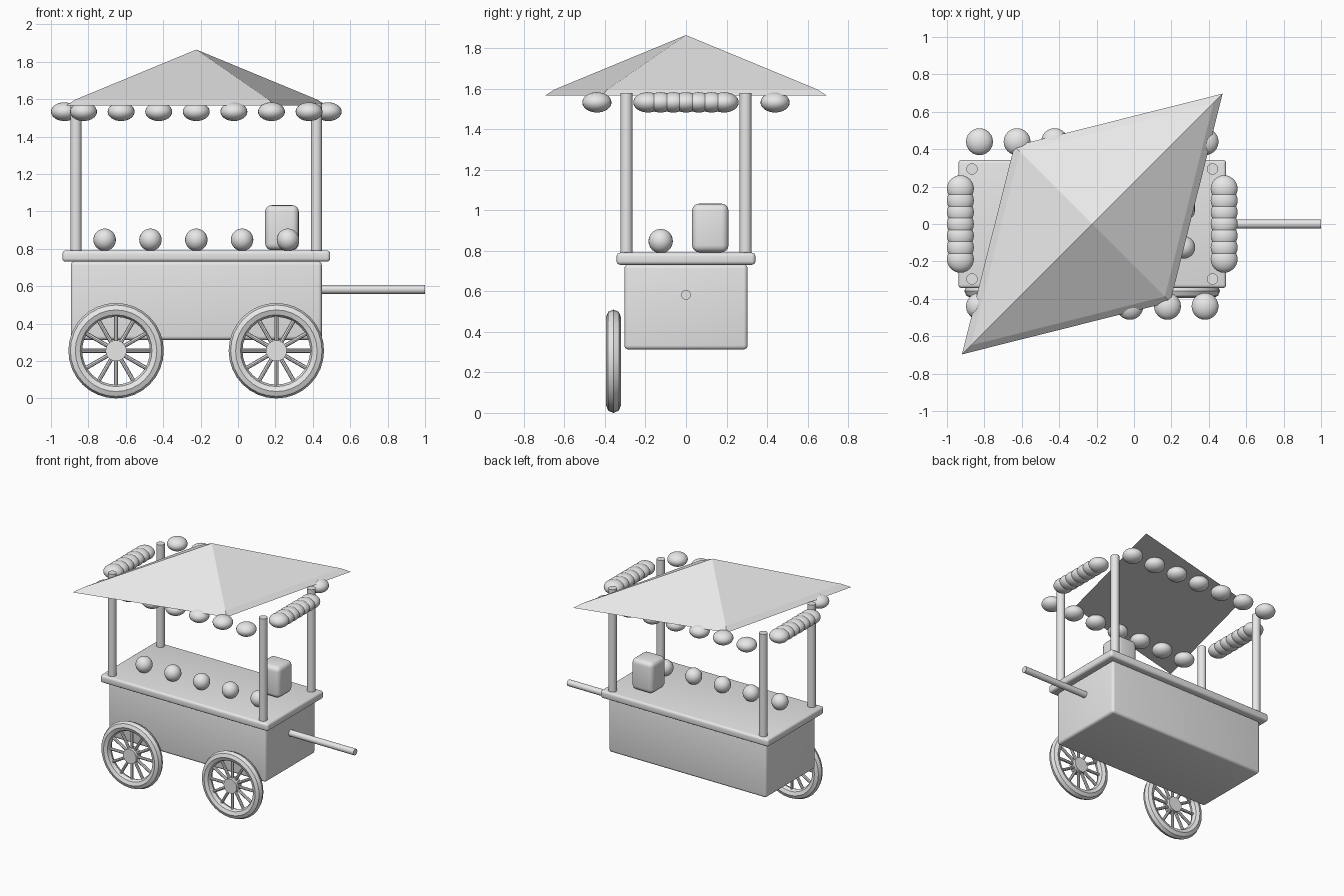
import bpy, bmesh, math
from mathutils import Matrix, Vector

if "Cube" in bpy.data.objects:
    bpy.data.objects.remove(bpy.data.objects["Cube"])

CX = -0.223          # centre of the cart body along x

grey = bpy.data.materials.new("plain_grey")
grey.diffuse_color = (0.8, 0.8, 0.8, 1)
grey.use_nodes = True
grey.node_tree.nodes["Principled BSDF"].inputs["Base Color"].default_value = grey.diffuse_color


def finish(name, bm, loc=(0, 0, 0), smooth=True):
    """Turn a bmesh into a named object at loc."""
    bmesh.ops.recalc_face_normals(bm, faces=bm.faces)
    mesh = bpy.data.meshes.new(name)
    bm.to_mesh(mesh)
    bm.free()
    mesh.materials.append(grey)
    obj = bpy.data.objects.new(name, mesh)
    obj.location = loc
    bpy.context.collection.objects.link(obj)
    if smooth:
        bpy.ops.object.select_all(action='DESELECT')
        obj.select_set(True)
        bpy.context.view_layer.objects.active = obj
        bpy.ops.object.shade_smooth_by_angle(angle=math.radians(30))
    return obj


def box(name, loc, size, bevel):
    bm = bmesh.new()
    bmesh.ops.create_cube(bm, size=1, matrix=Matrix.Diagonal((*size, 1)))
    bmesh.ops.bevel(bm, geom=bm.edges[:], offset=bevel, segments=4,
                    profile=0.5, affect='EDGES')
    return finish(name, bm, loc)


def add_rod(bm, a, b, r, sides=16):
    """Add a capped cylinder running from a to b."""
    a, b = Vector(a), Vector(b)
    turn = (b - a).to_track_quat('Z', 'Y').to_matrix().to_4x4()
    bmesh.ops.create_cone(bm, cap_ends=True, segments=sides, radius1=r, radius2=r,
                          depth=(b - a).length,
                          matrix=Matrix.Translation((a + b) / 2) @ turn)


def rod(name, a, b, r, sides=24):
    bm = bmesh.new()
    add_rod(bm, a, b, r, sides)
    return finish(name, bm)


def ball(name, loc, radii):
    bm = bmesh.new()
    bmesh.ops.create_uvsphere(bm, u_segments=24, v_segments=16, radius=1,
                              matrix=Matrix.Diagonal((*radii, 1)))
    return finish(name, bm, loc)


def wheel(name, x):
    """Eight-sided tyre ring, twelve spokes and a hub, axis along y."""
    loc = (x, -0.358, 0.255)
    bm = bmesh.new()
    n, m, big, small = 32, 8, 0.218, 0.037
    rings = []
    for i in range(n):
        a = 2 * math.pi * i / n
        ring = []
        for j in range(m):
            b = 2 * math.pi * j / m
            r = big + small * math.cos(b)
            ring.append(bm.verts.new((r * math.cos(a), small * math.sin(b), r * math.sin(a))))
        rings.append(ring)
    for i in range(n):
        p, q = rings[i], rings[(i + 1) % n]
        for j in range(m):
            k = (j + 1) % m
            bm.faces.new((p[j], p[k], q[k], q[j]))
    finish(name + "_tyre", bm, loc)

    bm = bmesh.new()
    for i in range(12):
        a = 2 * math.pi * i / 12
        d = Vector((math.cos(a), 0, math.sin(a)))
        add_rod(bm, d * 0.03, d * 0.2, 0.011, 8)
    finish(name + "_spokes", bm, loc)

    bm = bmesh.new()
    add_rod(bm, (0, -0.03, 0), (0, 0.03, 0), 0.056, 24)
    finish(name + "_hub", bm, loc)


# Cart body and counter
box("cart_body", (CX, 0, 0.523), (1.342, 0.608, 0.42), 0.02)
box("counter", (CX, 0, 0.761), (1.432, 0.685, 0.06), 0.018)

# Wheels along the front side only
wheel("left_wheel", -0.652)
wheel("right_wheel", 0.205)

# Push handle
rod("handle", (0.38, 0, 0.583), (1.0, 0, 0.583), 0.024)

# Corner posts
for sx in (-1, 1):
    for sy in (-1, 1):
        x, y = CX + sx * 0.643, sy * 0.294
        rod("corner_post", (x, y, 0.77), (x, y, 1.58), 0.03)

# Diamond canopy: bottom outline, bevelled rim, apex
bm = bmesh.new()
corners = [(0.697, 0.697), (-0.417, 0.417), (-0.697, -0.697), (0.417, -0.417)]
low = [bm.verts.new((x, y, 1.566)) for x, y in corners]
rim = [bm.verts.new((x * 0.93, y * 0.93, 1.597)) for x, y in corners]
apex = bm.verts.new((0, 0, 1.865))
bm.faces.new(low[::-1])
for i in range(4):
    j = (i + 1) % 4
    bm.faces.new((low[i], low[j], rim[j], rim[i]))
    bm.faces.new((rim[i], rim[j], apex))
finish("canopy", bm, (CX, 0, 0), smooth=False)

# Scalloped trim around the canopy: seven beads per side
for i in range(-3, 4):
    for s in (-1, 1):
        ball("long_side_bead", (CX + i * 0.201, s * 0.44, 1.533), (0.072, 0.072, 0.05))
        ball("short_side_bead", (CX + s * 0.705, i * 0.0628, 1.533), (0.072, 0.072, 0.05))

# Goods on the counter
for i in range(-2, 3):
    ball("counter_ball", (CX + i * 0.245, -0.125, 0.848), (0.06, 0.06, 0.06))
box("counter_box", (0.235, 0.12, 0.913), (0.18, 0.18, 0.24), 0.035)
